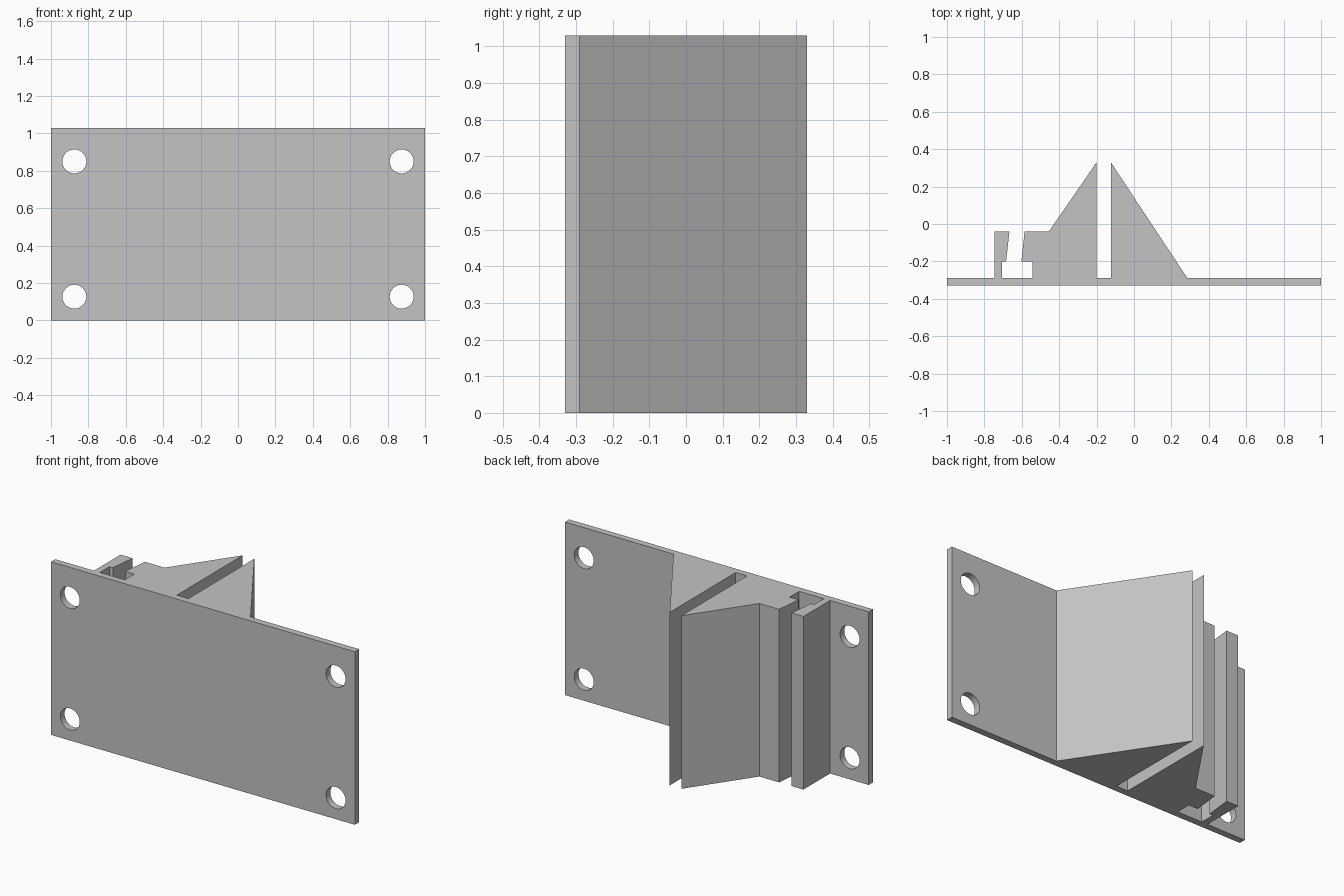
import bpy, bmesh, math
from mathutils import Vector

cube = bpy.data.objects.get("Cube")
if cube:
    bpy.data.objects.remove(cube, do_unlink=True)

HEIGHT = 1.03
BACK, FACE, LEDGE, RIM, PEAK = -0.33, -0.29, -0.20, -0.04, 0.33

grey = bpy.data.materials.new("plain grey")
grey.use_nodes = True
colour = (0.55, 0.55, 0.55, 1)
grey.diffuse_color = colour
grey.node_tree.nodes["Principled BSDF"].inputs["Base Color"].default_value = colour


def extrude_profile(name, points, height):
    """Closed XY outline raised along z into a solid."""
    bm = bmesh.new()
    face = bm.faces.new([bm.verts.new((x, y, 0)) for x, y in points])
    top = bmesh.ops.extrude_face_region(bm, geom=[face])["geom"]
    bmesh.ops.translate(bm, vec=Vector((0, 0, height)),
                        verts=[v for v in top if isinstance(v, bmesh.types.BMVert)])
    bmesh.ops.recalc_face_normals(bm, faces=bm.faces)
    mesh = bpy.data.meshes.new(name)
    bm.to_mesh(mesh)
    bm.free()
    mesh.materials.append(grey)
    obj = bpy.data.objects.new(name, mesh)
    bpy.context.collection.objects.link(obj)
    return obj


# Outline pieces, traced along the back side from right to left
plate_front = [(-1, FACE), (-1, BACK), (1, BACK), (1, FACE)]
right_wedge = [(0.286, FACE), (-0.124, PEAK), (-0.124, FACE)]
left_wedge = [(-0.2, FACE), (-0.2, PEAK), (-0.455, RIM)]
slot_lip = [(-0.585, RIM), (-0.602, LEDGE), (-0.542, LEDGE), (-0.542, FACE)]
clip_arm = [(-0.706, FACE), (-0.706, LEDGE), (-0.684, LEDGE),
            (-0.666, RIM), (-0.745, RIM), (-0.745, FACE)]

bracket = extrude_profile(
    "wall_bracket", plate_front + right_wedge + left_wedge + slot_lip + clip_arm, HEIGHT)

# Screw holes through the four corners of the plate
bm = bmesh.new()
for x in (-0.875, 0.875):
    for z in (0.127, 0.85):
        made = bmesh.ops.create_cone(bm, cap_ends=True, segments=48,
                                     radius1=0.064, radius2=0.064, depth=0.2)
        bmesh.ops.rotate(bm, verts=made["verts"], cent=(0, 0, 0),
                         matrix=Vector((0, 0, 1)).rotation_difference(
                             Vector((0, 1, 0))).to_matrix())
        bmesh.ops.translate(bm, verts=made["verts"], vec=(x, (BACK + FACE) / 2, z))
mesh = bpy.data.meshes.new("hole_cutter")
bm.to_mesh(mesh)
bm.free()
mesh.materials.append(grey)
cutter = bpy.data.objects.new("hole_cutter", mesh)
bpy.context.collection.objects.link(cutter)

cut = bracket.modifiers.new("screw holes", "BOOLEAN")
cut.operation = "DIFFERENCE"
cut.solver = "EXACT"
cut.object = cutter

for o in bpy.context.selected_objects:
    o.select_set(False)
bracket.select_set(True)
bpy.context.view_layer.objects.active = bracket
bpy.ops.object.modifier_apply(modifier=cut.name)
bpy.data.objects.remove(cutter, do_unlink=True)

# Round hole walls shade smoothly, everything else stays crisp
bpy.ops.object.shade_smooth_by_angle(angle=math.radians(20))
